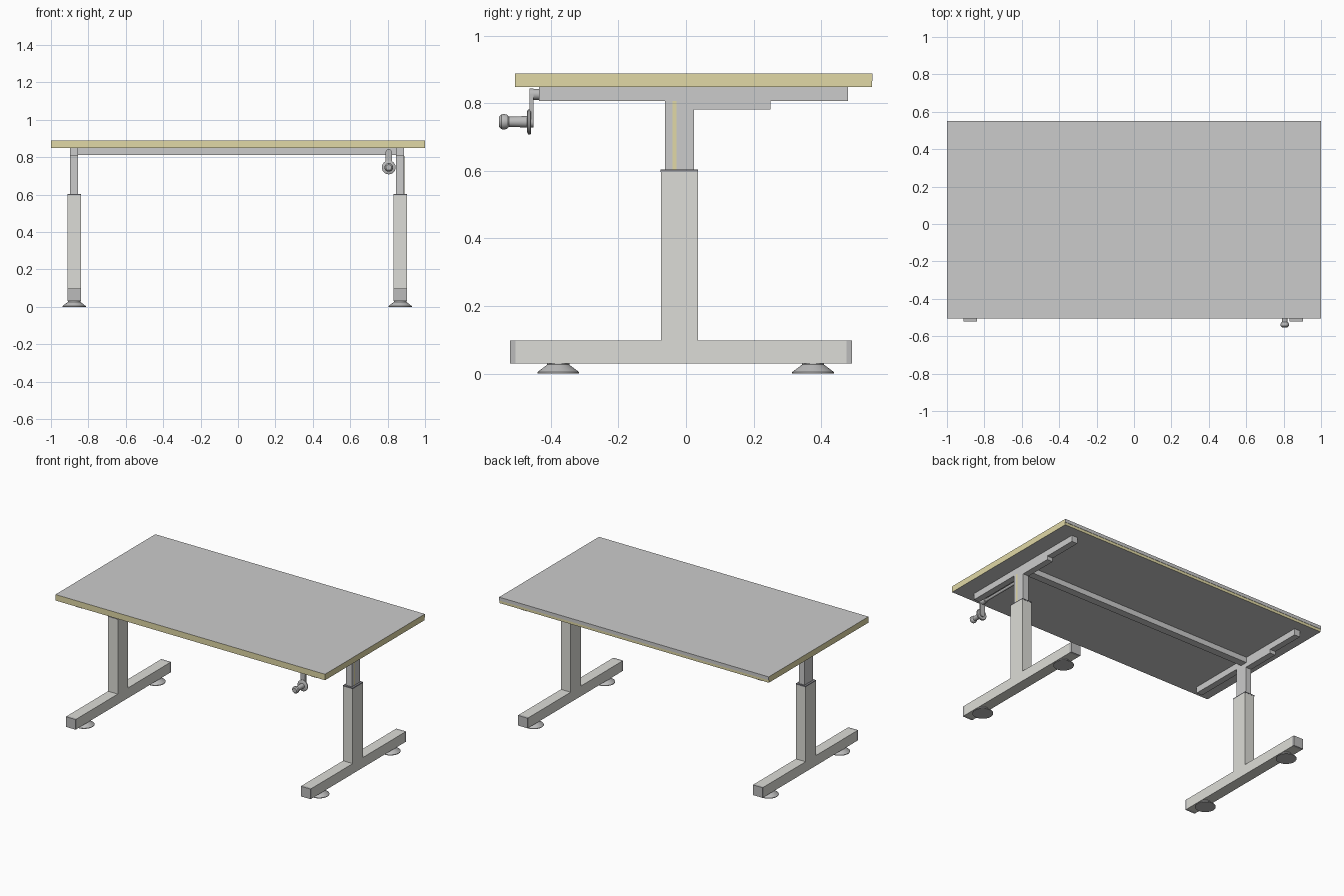
import bpy, bmesh
from math import pi, cos, sin, radians
from mathutils import Matrix

if "Cube" in bpy.data.objects:
    bpy.data.objects.remove(bpy.data.objects["Cube"])


def mat(name, r, g, b):
    m = bpy.data.materials.new(name)
    m.diffuse_color = (r, g, b, 1)
    m.use_nodes = True
    m.node_tree.nodes["Principled BSDF"].inputs["Base Color"].default_value = m.diffuse_color
    return m


LAMINATE = mat("grey_laminate", 0.68, 0.68, 0.68)
WOOD = mat("yellow_edge", 0.75, 0.69, 0.38)
BEIGE = mat("beige_paint", 0.72, 0.72, 0.68)
STEEL = mat("light_steel", 0.70, 0.70, 0.70)
RAIL = mat("rail_grey", 0.57, 0.57, 0.57)
DARK = mat("dark_plastic", 0.50, 0.50, 0.50)
BLACK = mat("collar_black", 0.22, 0.22, 0.24)


def finish(name, bm, material, smooth=False):
    bmesh.ops.recalc_face_normals(bm, faces=bm.faces)
    me = bpy.data.meshes.new(name)
    bm.to_mesh(me)
    bm.free()
    ob = bpy.data.objects.new(name, me)
    bpy.context.collection.objects.link(ob)
    me.materials.append(material)
    if smooth:
        bpy.ops.object.select_all(action='DESELECT')
        ob.select_set(True)
        bpy.context.view_layer.objects.active = ob
        bpy.ops.object.shade_smooth_by_angle(angle=radians(30))
    return ob


def box(name, x, y, z, material):
    """Box from (min, max) pairs."""
    bm = bmesh.new()
    bmesh.ops.create_cube(bm, size=1)
    for v in bm.verts:
        v.co = [(a + b) / 2 + c * (b - a) for c, (a, b) in zip(v.co, (x, y, z))]
    return finish(name, bm, material)


def prism(name, pts, depth, material, smooth=False):
    """Extrude a closed 3D outline by a depth vector."""
    bm = bmesh.new()
    face = bm.faces.new([bm.verts.new(p) for p in pts])
    new = bmesh.ops.extrude_face_region(bm, geom=[face])["geom"]
    bmesh.ops.translate(bm, vec=depth,
                        verts=[g for g in new if isinstance(g, bmesh.types.BMVert)])
    return finish(name, bm, material, smooth)


def lathe(name, profile, loc, material, toward_front=False, n=32):
    """Turn (radius, height) points round z, or round -y if toward_front."""
    bm = bmesh.new()
    rings = [[bm.verts.new((r * cos(2 * pi * i / n), r * sin(2 * pi * i / n), h))
              for i in range(n)] for r, h in profile]
    for a, b in zip(rings, rings[1:]):
        for i in range(n):
            j = (i + 1) % n
            bm.faces.new((a[i], a[j], b[j], b[i]))
    bm.faces.new(rings[0])
    bm.faces.new(rings[-1])
    m = Matrix.Translation(loc)
    if toward_front:
        m = m @ Matrix.Rotation(pi / 2, 4, 'X')
    bm.transform(m)
    return finish(name, bm, material, True)


# Tabletop: yellow edges, grey top, underside and upper half of the back edge
top = box("tabletop", (-1, 1), (-0.506, 0.55), (0.848, 0.888), WOOD)
top.data.materials.append(LAMINATE)
for p in top.data.polygons:
    if abs(p.normal.z) > 0.5:
        p.material_index = 1
box("tabletop_back_lip", (-1, 1), (0.549, 0.552), (0.866, 0.888), LAMINATE)

# Two leg assemblies
for side, cx in (("left", -0.876), ("right", 0.867)):
    # Foot beam and lower column as one inverted T
    outline = [(-0.505, 0.03), (0.475, 0.03), (0.475, 0.098), (0.035, 0.098),
               (0.035, 0.598), (-0.074, 0.598), (-0.074, 0.098), (-0.505, 0.098)]
    prism(side + "_leg_base", [(cx - 0.036, y, z) for y, z in outline],
          (0.072, 0, 0), BEIGE)
    # Foot end caps
    for end, y in (("front", (-0.521, -0.505)), ("back", (0.475, 0.491))):
        box(f"{side}_{end}_foot_cap", (cx - 0.036, cx + 0.036), y, (0.03, 0.098), DARK)
    # Levelling pads
    for end, y in (("front", -0.378), ("back", 0.376)):
        lathe(f"{side}_{end}_pad", [(0.062, 0), (0.062, 0.004), (0.033, 0.026), (0.033, 0.031)],
              (cx, y, 0), DARK)
    # Collar, telescopic column, support rails
    box(side + "_collar", (cx - 0.036, cx + 0.036), (-0.075, 0.036), (0.597, 0.604), BLACK)
    w = (cx - 0.021, cx + 0.021)
    box(side + "_inner_column", w, (-0.062, 0.024), (0.55, 0.807), STEEL)
    box(side + "_top_rail", w, (-0.435, 0.479), (0.806, 0.848), RAIL)
    box(side + "_rail_stiffener", w, (0.02, 0.25), (0.782, 0.806), RAIL)

# Height scale on the right column
box("height_scale", (0.887, 0.889), (-0.04, -0.028), (0.604, 0.806), WOOD)

# Crossbar between the legs
box("crossbar", (-0.856, 0.847), (-0.02, 0.03), (0.812, 0.848), RAIL)

# Crank: shaft, arm, disc, handle
cxk, ztop, zlow = 0.806, 0.826, 0.745
lathe("crank_shaft", [(0.009, 0), (0.009, 0.42), (0.016, 0.42), (0.016, 0.455)],
      (cxk, 0.0, ztop), DARK, True, 24)
arc = [(0.017 * cos(pi * i / 12), 0.017 * sin(pi * i / 12)) for i in range(13)]
arm = [(cxk + a, -0.452, ztop + b) for a, b in arc]
arm += [(cxk - a, -0.452, zlow - b) for a, b in arc]
prism("crank_arm", arm, (0, -0.011, 0), DARK, True)
lathe("crank_disc", [(0.034, 0), (0.037, 0.003), (0.037, 0.009), (0.030, 0.013)],
      (cxk, -0.458, zlow), DARK, True)
lathe("crank_handle", [(0.017, 0), (0.015, 0.054), (0.021, 0.060), (0.023, 0.068),
                       (0.022, 0.076), (0.015, 0.083)],
      (cxk, -0.470, zlow), DARK, True)
